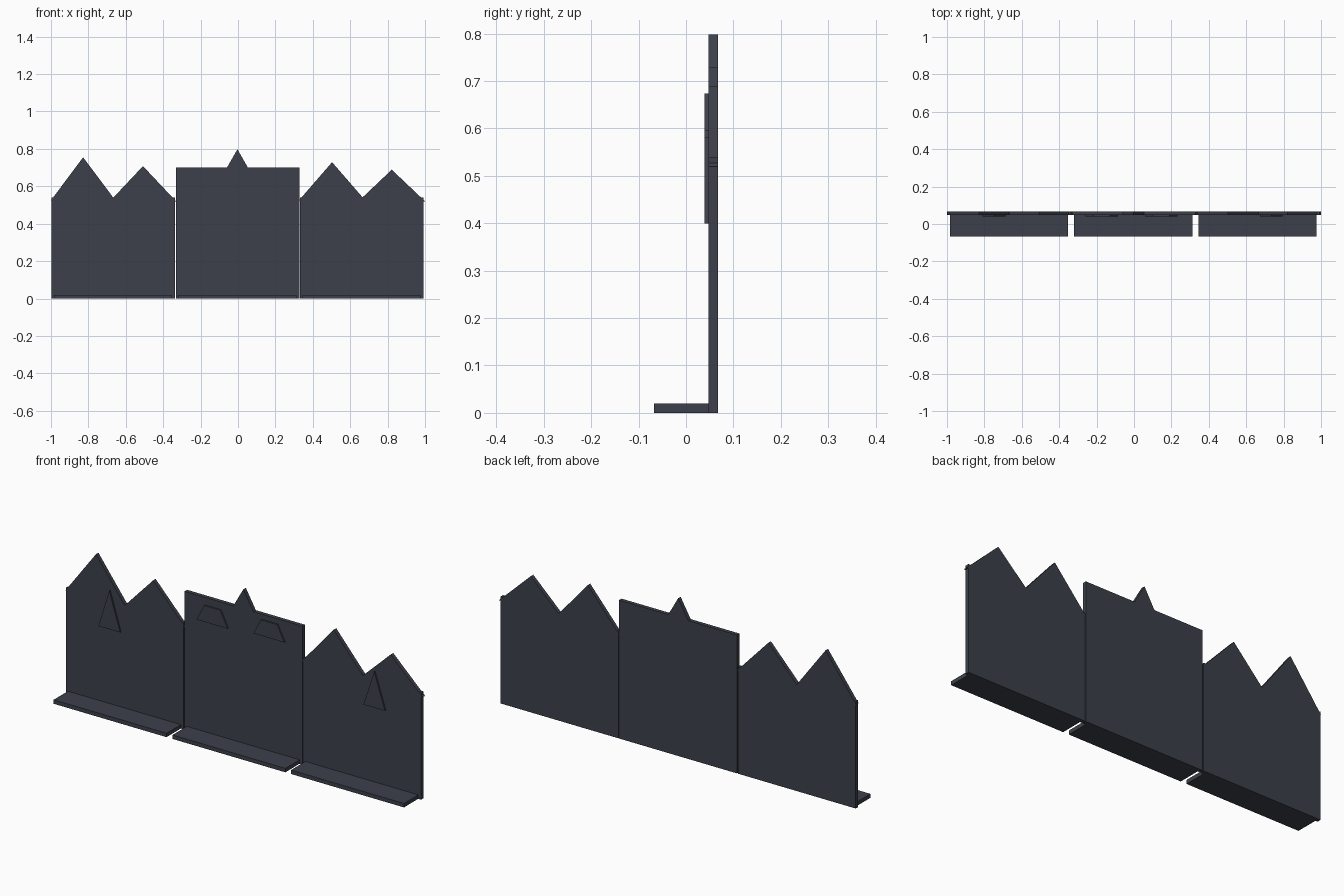
import bpy
import bmesh

if "Cube" in bpy.data.objects:
    bpy.data.objects.remove(bpy.data.objects["Cube"])

BACK, FRONT = 0.067, 0.047      # wall panel faces in y
RELIEF = 0.039                  # front face of raised details

mat = bpy.data.materials.new("dark_slate")
mat.diffuse_color = (0.045, 0.051, 0.068, 1)
mat.use_nodes = True
mat.node_tree.nodes["Principled BSDF"].inputs["Base Color"].default_value = mat.diffuse_color


def prism(name, outline, y0, y1):
    """Extrude an x/z outline from y0 to y1."""
    bm = bmesh.new()
    face = bm.faces.new([bm.verts.new((x, y0, z)) for x, z in outline])
    ext = bmesh.ops.extrude_face_region(bm, geom=[face])
    for v in ext["geom"]:
        if isinstance(v, bmesh.types.BMVert):
            v.co.y = y1
    bmesh.ops.recalc_face_normals(bm, faces=bm.faces)
    mesh = bpy.data.meshes.new(name)
    bm.to_mesh(mesh)
    bm.free()
    mesh.materials.append(mat)
    obj = bpy.data.objects.new(name, mesh)
    bpy.context.collection.objects.link(obj)
    return obj


def block(name, cx, half, z1, y0, y1):
    return prism(name, [(cx - half, 0), (cx + half, 0), (cx + half, z1), (cx - half, z1)], y0, y1)


def triangle(name, cx, half, z0, z1, y0, y1):
    return prism(name, [(cx - half, z0), (cx + half, z0), (cx, z1)], y0, y1)


# Three upright panels, each with a narrower foot in front
for side, cx, height in (("left", -0.667, 0.54), ("center", -0.002, 0.70), ("right", 0.662, 0.54)):
    block(side + "_panel", cx, 0.33, height, FRONT, BACK)
    block(side + "_foot", cx - 0.002, 0.316, 0.02, -0.067, FRONT)

# Pointed peaks on the outer panels and the small central spike
for name, cx, half, z0, z1 in (
        ("left_outer_peak", -0.828, 0.172, 0.525, 0.755),
        ("left_inner_peak", -0.508, 0.177, 0.52, 0.708),
        ("right_inner_peak", 0.503, 0.177, 0.525, 0.729),
        ("right_outer_peak", 0.822, 0.178, 0.52, 0.689),
        ("center_spike", -0.003, 0.056, 0.70, 0.798)):
    triangle(name, cx, half, z0, z1, FRONT, BACK)

# Raised triangles on the outer panels
triangle("left_relief_triangle", -0.748, 0.061, 0.40, 0.595, RELIEF, FRONT)
triangle("right_relief_triangle", 0.735, 0.06, 0.40, 0.582, RELIEF, FRONT)

# Raised trapezoids on the center panel
for side, cx, z0, z1 in (("left", -0.173, 0.58, 0.662), ("right", 0.145, 0.595, 0.674)):
    prism(side + "_relief_trapezoid",
          [(cx - 0.087, z0), (cx + 0.087, z0), (cx + 0.046, z1), (cx - 0.044, z1)],
          RELIEF, FRONT)
